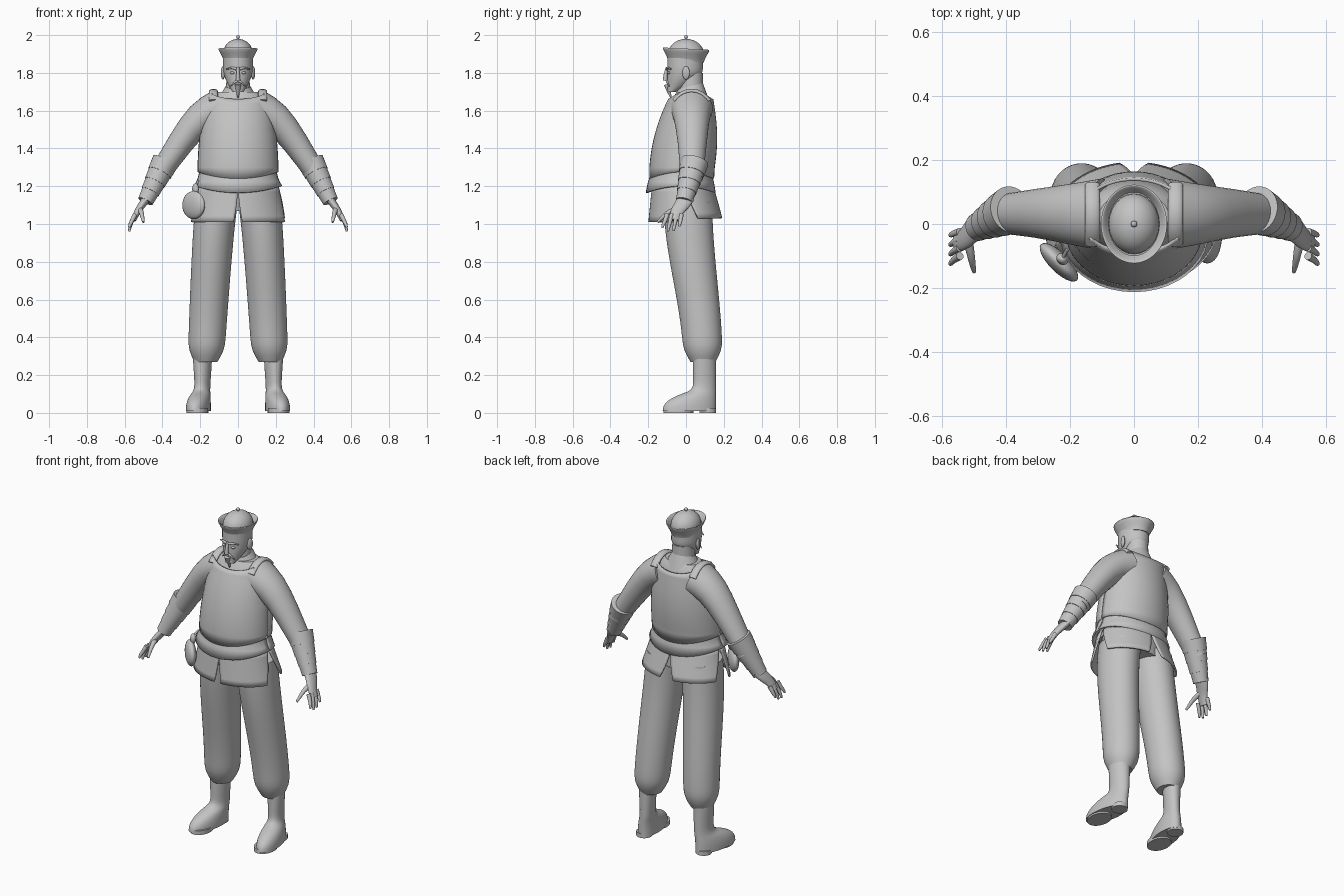
import bpy, bmesh, math
from mathutils import Vector, Matrix

if "Cube" in bpy.data.objects:
    bpy.data.objects.remove(bpy.data.objects["Cube"])

GREY = (.55, .55, .55, 1)
SIDEWAYS = Vector((1, 0, 0))
DEPTHWAYS = Vector((0, 1, 0))
mat = bpy.data.materials.new("plain grey")
mat.diffuse_color = GREY
mat.use_nodes = True
mat.node_tree.nodes["Principled BSDF"].inputs["Base Color"].default_value = GREY


def mix(start, end, amount):
    return start + (end - start) * amount


def steps(count):
    """Evenly spaced fractions from zero to one."""
    return [i / count for i in range(count + 1)]


def finish(name, bm, mirror=False, smooth=False, thickness=0):
    """Turn a bmesh into a smooth shaded object with its modifiers."""
    bmesh.ops.recalc_face_normals(bm, faces=bm.faces)
    for face in bm.faces:
        face.smooth = True
    mesh = bpy.data.meshes.new(name)
    bm.to_mesh(mesh)
    bm.free()
    mesh.materials.append(mat)
    obj = bpy.data.objects.new(name, mesh)
    bpy.context.collection.objects.link(obj)
    if mirror:
        obj.modifiers.new("Mirror", 'MIRROR').use_mirror_merge = False
    if thickness:
        solid = obj.modifiers.new("Solidify", 'SOLIDIFY')
        solid.thickness = thickness
        solid.offset = 0
    if smooth:
        subdivision = obj.modifiers.new("Subdivision", 'SUBSURF')
        subdivision.levels = subdivision.render_levels = 1
    return obj


def skin(name, rings, mirror):
    """Bridge closed rings of points and cap both ends with a crisp edge."""
    bm = bmesh.new()
    crease = bm.edges.layers.float.new("crease_edge")
    loops = [[bm.verts.new(point) for point in ring] for ring in rings]
    for lower, upper in zip(loops, loops[1:]):
        for i in range(len(lower)):
            bm.faces.new((lower[i - 1], lower[i], upper[i], upper[i - 1]))
    for end in (loops[0], loops[-1]):
        for edge in bm.faces.new(end).edges:
            edge[crease] = 1
            edge.smooth = False
    return finish(name, bm, mirror, smooth=True)


def tower(name, rows, tilt=0, skew=0, mirror=False, sides=24):
    """Stack level ovals given as: height, half width, front, back, centre x."""
    rings = []
    for height, half_width, front, back, centre in rows:
        ring = []
        for i in range(sides):
            angle = math.tau * i / sides
            depth = (back - front) / 2 * math.cos(angle)
            ring.append((centre + half_width * math.sin(angle) + skew * depth,
                         (front + back) / 2 + depth, height + tilt * depth))
        rings.append(ring)
    return skin(name, rings, mirror)


def limb(name, path, thick, thin, flat=1, hint=DEPTHWAYS, mirror=True, sides=12):
    """Sweep a tapering oval along a path; flat widens it along the hint."""
    points = [Vector(point) for point in path]
    last = len(points) - 1
    rings = []
    for i, point in enumerate(points):
        tangent = points[min(i + 1, last)] - points[max(i - 1, 0)]
        across = tangent.cross(hint).normalized()
        along = across.cross(tangent).normalized() * flat
        radius = mix(thick, thin, i / last)
        angles = [math.tau * k / sides for k in range(sides)]
        rings.append([point + radius * (across * math.cos(a) + along * math.sin(a))
                      for a in angles])
    return skin(name, rings, mirror)


def ball(name, location, size, turn=0, mirror=False):
    bm = bmesh.new()
    place = Matrix.Translation(location) @ Matrix.Rotation(turn, 4, 'Z')
    bmesh.ops.create_uvsphere(bm, u_segments=24, v_segments=16, radius=1,
                              matrix=place @ Matrix.Diagonal((*size, 1)))
    return finish(name, bm, mirror)


def cloth(name, rows, back=False, mirror=False, drop=0, lift=0, columns=20):
    """Wrap a sheet from rows of: height, half width, front, back, first and last angle."""
    bm = bmesh.new()
    grid = []
    for row, (height, half_width, front, rear, first, last) in enumerate(rows):
        line = []
        for u in steps(columns):
            angle = math.radians(mix(first, last, u))
            depth = (rear - front) / 2 * math.cos(angle) * (1 if back else -1)
            z = height
            if row == 0:
                z -= drop * math.cos(angle) ** 2
            elif row == len(rows) - 1:
                z += lift * (2 * u - 1) ** 2
            line.append(bm.verts.new((half_width * math.sin(angle), (front + rear) / 2 + depth, z)))
        grid.append(line)
    for lower, upper in zip(grid, grid[1:]):
        for i in range(columns):
            bm.faces.new((lower[i], lower[i + 1], upper[i + 1], upper[i]))
    obj = finish(name, bm, mirror, thickness=.01)
    bpy.ops.object.select_all(action='DESELECT')
    bpy.context.view_layer.objects.active = obj
    obj.select_set(True)
    bpy.ops.object.shade_smooth_by_angle(angle=math.radians(40))


def body(height, grow=0):
    """Height, half width, front and back of the round-bellied trunk."""
    rise = (height - 1.25) / .41
    return (height, .21 - .04 * rise ** 2 + grow, -.19 + .1 * rise ** 2 - grow,
            .14 + .02 * math.sin(math.pi * rise) + grow)


# Head, neck and face
tower("head", [(mix(1.7, 1.9, t), .03 + .05 * math.sin(min(1.5, 2.5 * t)), -.1,
                -.05 + .14 * min(1, 2 * t) ** .7, 0) for t in steps(8)])
tower("neck", [(mix(1.62, 1.8, t), mix(.07, .06, t), -.04, .09, 0) for t in steps(2)])
limb("nose", [(0, -.1, 1.83), (0, -.11, 1.79), (0, -.11, 1.76)], .007, .013, hint=SIDEWAYS, mirror=False)
limb("goatee", [(0, -.1, 1.74), (0, -.09, 1.7), (0, -.08, 1.67)], .018, .004, hint=SIDEWAYS, mirror=False)
limb("moustache", [(0, -.1, 1.76), (.02, -.1, 1.75), (.04, -.09, 1.73)], .008, .003)
limb("eyebrow", [(.01, -.1, 1.82), (.03, -.1, 1.83), (.06, -.08, 1.82)], .008, .004)
ball("eye", (.03, -.09, 1.8), (.013, .01, .007), mirror=True)
ball("ear", (.08, 0, 1.8), (.01, .02, .035), turn=-.3, mirror=True)

# Hat with an upturned brim, round crown and knob
tower("hat_brim", [(height, width, -width - .02, width + .02, 0) for height, width in
                   ((1.86, .075), (1.88, .08), (1.93, .11), (1.93, .1), (1.9, .08))], tilt=-.05, sides=32)
ball("hat_crown", (0, 0, 1.9), (.08, .095, .08))
limb("hat_stem", [(0, 0, 1.97), (0, 0, 1.99)], .004, .004, mirror=False)
ball("hat_knob", (0, 0, 1.99), (.01, .01, .01))

# Shirt, collar and hips
tower("shirt", [(*body(mix(1.18, 1.66, t), -.015), 0) for t in steps(7)] + [(1.7, .11, -.05, .1, 0)])
tower("collar", [(mix(1.64, 1.73, t), mix(.12, .065, t), mix(-.08, -.045, t),
                  mix(.12, .09, t), 0) for t in steps(3)], tilt=.25)
tower("hips", [(mix(1.07, 1.22, t), mix(.17, .2, t), mix(-.11, -.16, t), .125, 0) for t in steps(2)])

# Vest that narrows into armholes, hem band, and skirt split by slits
vest, hem = [], []
for t in steps(16):
    armhole = max(0, 2 * t - 1)
    reach = 90 if armhole == 0 else 54 + 30 * (1 - armhole) ** 2
    vest.append((*body(mix(1.275, 1.66, t)), -reach, reach))
for t in steps(4):
    hem.append((*body(mix(1.2, 1.29, t), .03 * (1 - t) ** 2 - .01), -90, 90))
for side in ("front", "back"):
    rear = side == "back"
    cloth("vest_" + side, vest, rear, drop=.035, lift=.03)
    cloth("hem_" + side, hem, rear, drop=.035)
    skirt = []
    for t in steps(6):
        flare = 1 - t
        skirt.append((mix(1.03 if rear else 1.01, 1.2, t), mix(.26, .21, t), mix(-.195, -.175, t),
                      mix(.19, .14, t), (10 if rear else 5) * flare ** 1.5, mix(88, 70, flare)))
    cloth("skirt_" + side, skirt, rear, mirror=True)
limb("vest_strap", [(.13, .03 + .1 * math.sin(a), 1.62 + .09 * math.cos(a))
                    for a in (-1.2, -.6, 0, .6, 1.2)], .012, .012, flat=2, hint=SIDEWAYS)

# Baggy trousers gathered above the boots
trouser = []
for t in steps(14):
    sway = t * t * (3 - 2 * t)
    gather = math.sqrt(1 - .6 * max(0, 10 * t - 9) ** 2)
    depth = mix(.13, .105, sway) * gather
    middle = mix(.01, .09, sway)
    trouser.append((mix(1.12, .27, t), mix(.113, .097, t) * gather, middle - depth,
                    middle + depth, mix(.11, .17, t ** .7)))
tower("trouser_leg", trouser, mirror=True)

# Boots with a rounded foot, plus sole and heel
boot = []
for t in steps(6):
    foot = 1 - t ** 2.5
    boot.append((mix(.01, .12, t), mix(.042, .064, foot), mix(.035, -.125, foot), .16, mix(.19, .21, foot)))
for t in steps(3):
    boot.append((mix(.16, .31, t), mix(.042, .052, t), .037, .16, .188))
tower("boot", boot, skew=-.14, mirror=True)
for part, front, back, centre, width in (("sole", -.12, .04, .215, .058), ("heel", .07, .16, .2, .045)):
    tower(part, [(z, width, front, back, centre) for z in (0, .025)], mirror=True)

# Sleeves
limb("sleeve", [(.1, .03, 1.61), (.2, .03, 1.57), (.3, .035, 1.44), (.43, .03, 1.24)],
     .105, .055, flat=1.1, sides=16)

# Forearm wraps in overlapping steps
elbow, wrist = Vector((.385, .045, 1.33)), Vector((.49, -.01, 1.12))
for i, part in enumerate(("top", "middle", "lower", "wrist")):
    wide = .073 - .008 * i
    limb("cuff_" + part, [elbow.lerp(wrist, (i + t * 1.2) / 4.2) for t in steps(2)],
         wide, wide - .006, flat=1.05, sides=16)

# Hands
limb("palm", [(.48, 0, 1.14), (.51, -.02, 1.1), (.53, -.05, 1.07), (.555, -.06, 1.02)], .024, .015, flat=2)
for i, part in enumerate(("index", "middle", "ring", "little")):
    base, tip = -.1 + .025 * i, -.125 + .03 * i
    end = .96 + .01 * (i - 1.4) ** 2
    limb(part + "_finger", [(.545, base, 1.05), (.565, (base + tip) / 2, 1.01),
                            (.575, tip, end + .01), (.575, tip, end)], .014, .006, sides=8)
limb("thumb", [(.52, -.05, 1.08), (.51, -.1, 1.06), (.505, -.13, 1.03), (.5, -.15, 1.01)],
     .017, .007, hint=SIDEWAYS, sides=8)

# Gourd flask hung at the right hip
ball("flask_body", (-.235, -.12, 1.1), (.08, .03, .074), turn=-math.pi / 4)
ball("flask_neck", (-.225, -.11, 1.185), (.02, .016, .03), turn=-math.pi / 4)
limb("flask_cord", [(-.225, -.11, 1.2), (-.21, -.08, 1.23)], .006, .006, mirror=False)
